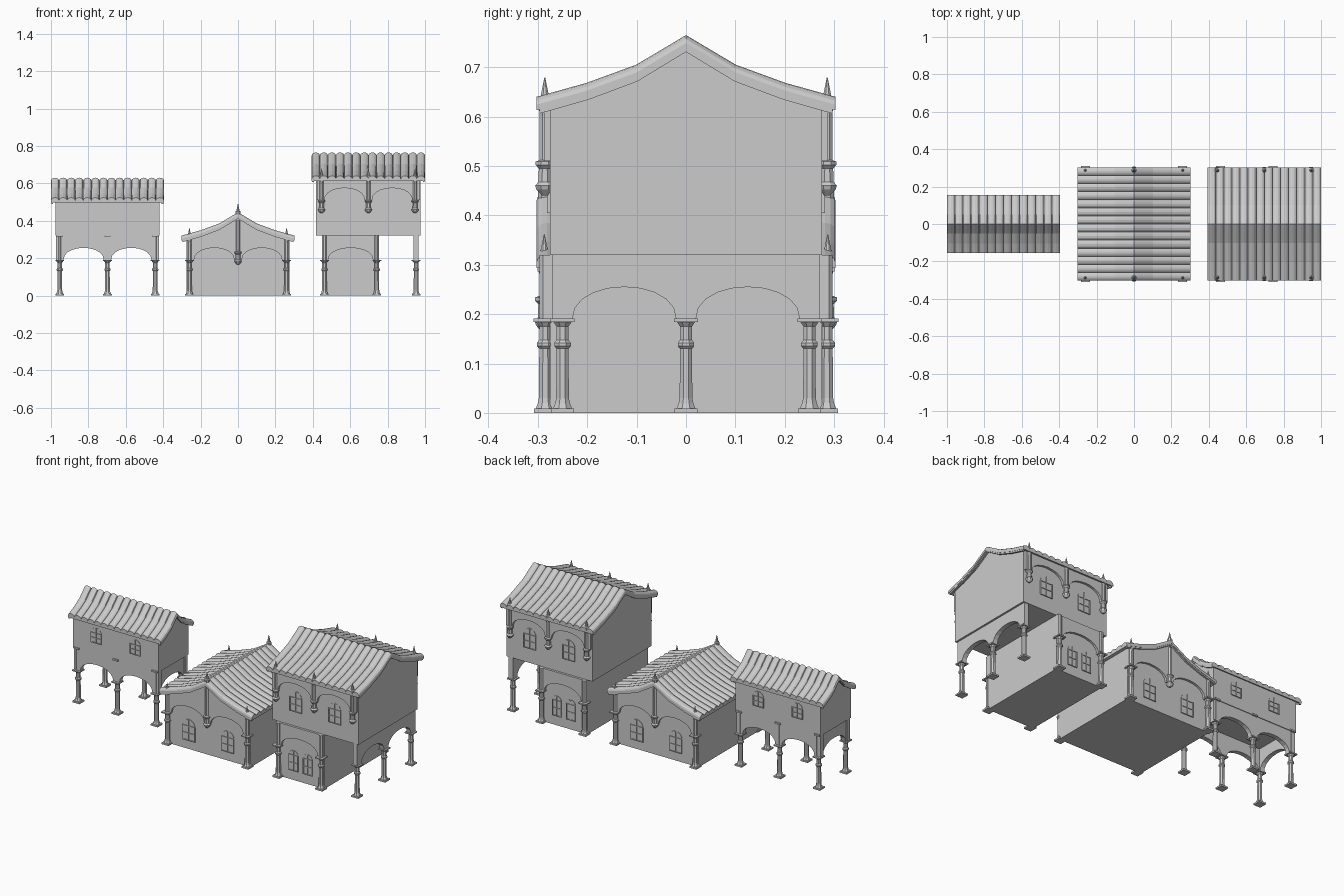
import bpy, bmesh, math
from mathutils import Vector

cube = bpy.data.objects.get("Cube")
if cube:
    bpy.data.objects.remove(cube, do_unlink=True)

stone = bpy.data.materials.new("light grey stone")
stone.use_nodes = True
GREY = (0.6, 0.6, 0.6, 1)
stone.diffuse_color = GREY
stone.node_tree.nodes["Principled BSDF"].inputs["Base Color"].default_value = GREY


def along_x(cx):   # ridge runs along x
    return lambda u, v, z: Vector((cx + v, u, z))


def along_y(cx):   # ridge runs along y
    return lambda u, v, z: Vector((cx + u, v, z))


def finish(name, bm):
    bmesh.ops.recalc_face_normals(bm, faces=bm.faces)
    mesh = bpy.data.meshes.new(name)
    bm.to_mesh(mesh)
    bm.free()
    mesh.materials.append(stone)
    ob = bpy.data.objects.new(name, mesh)
    bpy.context.collection.objects.link(ob)
    return ob


def skin(bm, rings, capped=True):
    """Join equal closed rings of points into a solid."""
    loops = [[bm.verts.new(p) for p in r] for r in rings]
    n = len(loops[0])
    for a, b in zip(loops, loops[1:]):
        for i in range(n):
            j = (i + 1) % n
            bm.faces.new((a[i], a[j], b[j], b[i]))
    if capped:
        bm.faces.new(loops[0])
        bm.faces.new(loops[-1])


def box(bm, lo, hi):
    ring = lambda z: [(lo[0], lo[1], z), (hi[0], lo[1], z), (hi[0], hi[1], z), (lo[0], hi[1], z)]
    skin(bm, [ring(lo[2]), ring(hi[2])])


def lathe(bm, x, y, profile, sides=8):
    rings = []
    for r, z in profile:
        rings.append([(x + r * math.cos((i + .5) * math.tau / sides),
                       y + r * math.sin((i + .5) * math.tau / sides), z) for i in range(sides)])
    skin(bm, rings)


# Sagging roof line: drop below the ridge at a share of the half width
SAG = [(0, 0), (.333, .06), (.667, .097), (1, .125)]


def drop(t):
    t = min(abs(t), 1)
    for (a, da), (b, db) in zip(SAG, SAG[1:]):
        if t <= b:
            return da + (db - da) * (t - a) / (b - a)


def roof_line(half, ridge, steep=1):
    return lambda u: ridge - steep * drop(u / half)


def tiled_roof(name, place, half, length, line, tiles=14, steps=6):
    bm = bmesh.new()
    pitch = 2 * length / tiles
    rings = []
    for s in [-1, -.667, -.333, 0, .333, .667, 1]:
        u, z = s * half, line(s * half)
        ring = [place(u, -length, z - .027)]
        for t in range(tiles):
            for k in range(steps):
                a = math.pi * k / steps
                v = -length + pitch * (t + .5 - .5 * math.cos(a))
                ring.append(place(u, v, z - .016 + .016 * math.sin(a)))
        ring += [place(u, length, z - .016), place(u, length, z - .027)]
        rings.append(ring)
    skin(bm, rings)
    finish(name, bm)
    # barge boards under both gable ends
    bm = bmesh.new()
    for side in (-1, 1):
        v0, v1 = side * (length - .012), side * (length - .002)
        skin(bm, [[place(s * half * .98, v, line(s * half) - d)
                   for v, d in ((v0, .02), (v1, .02), (v1, .034), (v0, .034))]
                  for s in [-1, -.667, -.333, 0, .333, .667, 1]])
    finish(name + "_barge_boards", bm)


def gabled_body(name, place, half, length, z0, line):
    bm = bmesh.new()
    us = [half * i / 6 for i in range(-6, 7)]
    outline = [(-half, z0)] + [(u, line(u) - .022) for u in us] + [(half, z0)]
    skin(bm, [[place(u, v, z) for u, z in outline] for v in (-length, length)])
    finish(name, bm)


def arcade(bm, place, centres, v0, v1, spring, top, end=.02, rise=.065, segs=10):
    """Wall strip with arches between the column centres."""
    pts = [(centres[0] - end, spring)]
    for a, b in zip(centres, centres[1:]):
        mid, r = (a + b) / 2, (b - a) / 2 - .02
        for i in range(segs + 1):
            ang = math.pi * i / segs
            pts.append((mid - r * math.cos(ang), spring + rise * math.sin(ang) ** .9))
    pts.append((centres[-1] + end, spring))
    skin(bm, [[place(u, v0, z), place(u, v1, z), place(u, v1, top(u)), place(u, v0, top(u))]
              for u, z in pts])


def column(bm, x, y, top):
    lathe(bm, x, y, [(.021, .008), (.016, .02), (.014, .03), (.013, .13), (.018, .135),
                     (.018, .142), (.013, .148), (.013, .175), (.02, .184)])
    box(bm, (x - .023, y - .023, 0), (x + .023, y + .023, .009))
    box(bm, (x - .024, y - .024, .184), (x + .024, y + .024, .191))
    lathe(bm, x, y, [(.013, .19), (.013, top)])


def corbel(bm, x, y, z, top):
    lathe(bm, x, y, [(.006, z), (.018, z + .012), (.021, z + .02), (.014, z + .028),
                     (.013, z + .055), (.02, z + .062), (.02, z + .069), (.011, z + .072), (.011, top)])


def finial(bm, x, y, z):
    lathe(bm, x, y, [(.011, z - .03), (.014, z), (.014, z + .008), (.009, z + .012), (.001, z + .049)])


def window(bm, x, y, z0, z1, w):
    """Arched lattice plate standing on a wall facing along y."""
    s = 1 if y > 0 else -1
    h, spring = w / 2, z1 - w / 2
    arch = [(h * math.cos(math.pi * i / 8), spring + h * math.sin(math.pi * i / 8)) for i in range(9)]
    outline = [(-h, z0)] + [(h, z0)] + arch
    outline = outline[:2] + arch
    skin(bm, [[(x + a, y + s * d, z) for a, z in outline] for d in (-.004, .002)])
    bars = [(-h, -h + .005, z0, spring), (h - .005, h, z0, spring), (-.002, .002, z0, z1 - .004)]
    bars += [(-h, h, z, z + .004) for z in (z0, z0 + (spring - z0) * .5, spring)]
    for a, b, c, d in bars:
        ys = sorted((y, y + s * .006))
        box(bm, (x + a, ys[0], c), (x + b, ys[1], d))


# Left house: upper room raised on open arcades
lx = -.698
bays = [-.255, 0, .255]
line = roof_line(.155, .63, .85)
tiled_roof("left_roof", along_x(lx), .155, .302, line)
gabled_body("left_upper_room", along_x(lx), .14, .278, .32, line)
arches, columns, windows = bmesh.new(), bmesh.new(), bmesh.new()
for s in (-1, 1):
    arcade(arches, along_y(lx), bays, s * .11, s * .136, .19, lambda u: .321)
    arcade(arches, along_x(lx), [-.125, .125], s * .242, s * .268, .19, lambda u: .321, .011)
    for c in bays:
        column(columns, lx + c, s * .125, .32)
        box(columns, (lx + c - .017, s * .135 - .012, .317), (lx + c + .017, s * .135 + .012, .326))
    for c in (-.127, .127):
        window(windows, lx + c, s * .14, .385, .475, .068)
finish("left_arcades", arches)
finish("left_columns", columns)
finish("left_windows", windows)

# Middle house: single storey with arched gable fronts
line = roof_line(.303, .445)
tiled_roof("middle_roof", along_y(0), .303, .303, line)
gabled_body("middle_body", along_y(0), .275, .275, 0, line)
arches, columns, windows = bmesh.new(), bmesh.new(), bmesh.new()
for s in (-1, 1):
    arcade(arches, along_y(0), bays, s * .274, s * .288, .19, lambda u: line(u) - .024)
    for c in (-.26, .26):
        column(columns, c, s * .285, .32)
        finial(columns, c, s * .287, .312)
    corbel(columns, 0, s * .287, .165, .4)
    finial(columns, 0, s * .287, .442)
    for c in (-.127, .127):
        window(windows, c, s * .275, .05, .175, .082)
finish("middle_arches", arches)
finish("middle_columns", columns)
finish("middle_windows", windows)

# Right house: wide upper storey over a narrow ground floor and a side arcade
rx = .697
line = roof_line(.303, .765)
tiled_roof("right_roof", along_x(rx), .303, .303, line)
gabled_body("right_upper_storey", along_x(rx), .275, .28, .32, line)
ground = bmesh.new()
box(ground, (.45, -.275, 0), (.755, .275, .321))
finish("right_ground_floor", ground)
arches, columns, windows = bmesh.new(), bmesh.new(), bmesh.new()
arcade(arches, along_x(.952), [-.25, 0, .25], -.013, .014, .19, lambda u: .321)
for y in (-.25, 0, .25):
    column(columns, .952, y, .32)
for s in (-1, 1):
    arcade(arches, along_y(rx), bays, s * .274, s * .288, .51, lambda u: .628)
    arcade(arches, along_y(.602), [-.14, .14], s * .274, s * .288, .19, lambda u: .32, .012)
    for c in (.462, .742):
        column(columns, c, s * .285, .32)
    for c in bays:
        corbel(columns, rx + c * .98, s * .286, .44, .63)
        finial(columns, rx + c * .98, s * .286, .63)
    for c in (-.127, .127):
        window(windows, rx + c, s * .275, .405, .525, .08)
    for c in (.556, .648):
        window(windows, c, s * .275, .055, .175, .06)
finish("right_arches", arches)
finish("right_columns", columns)
finish("right_windows", windows)
